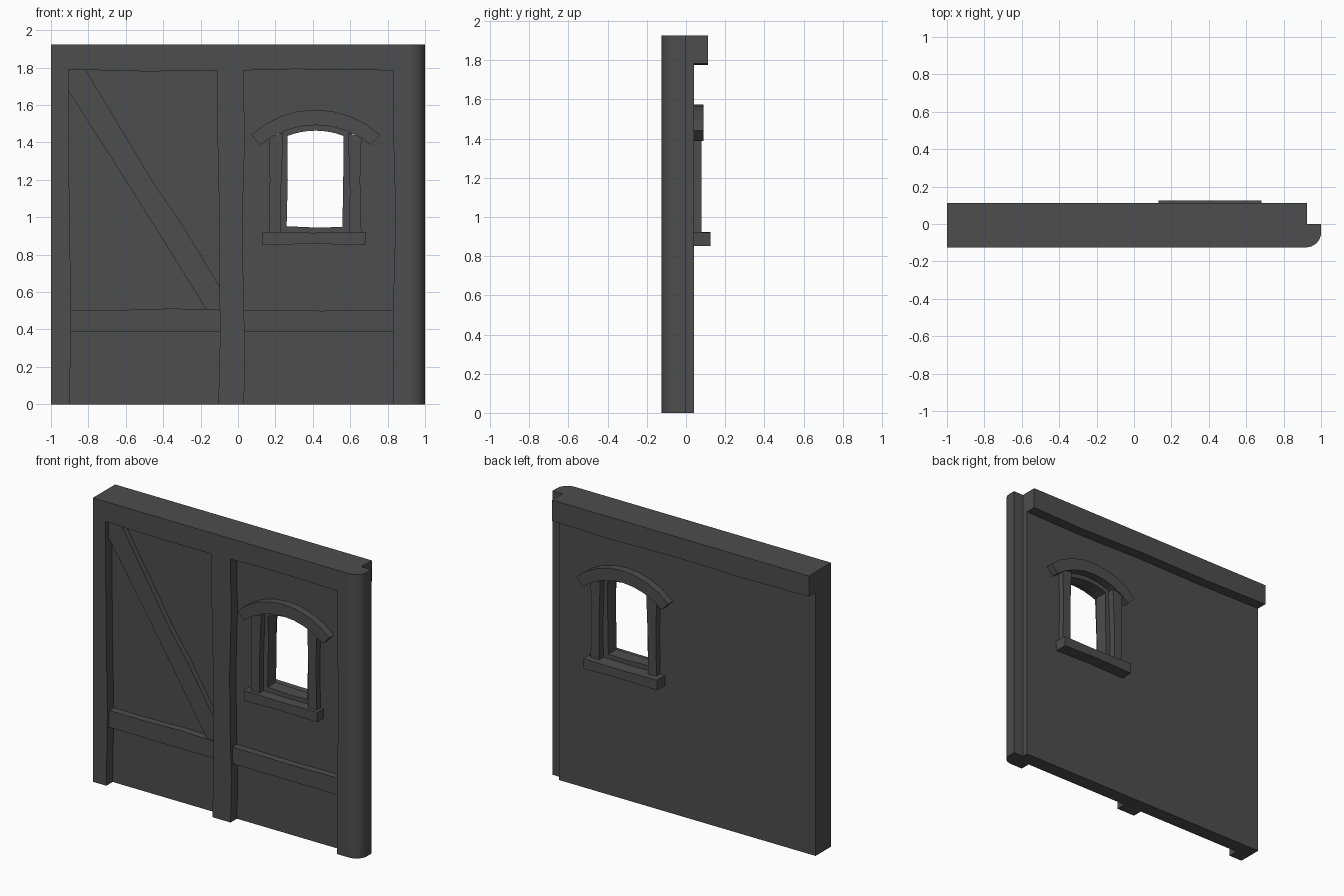
import bpy, bmesh, math
from mathutils import Vector

if "Cube" in bpy.data.objects:
    bpy.data.objects.remove(bpy.data.objects["Cube"])

dark = bpy.data.materials.new("dark_timber")
dark.diffuse_color = (0.075, 0.075, 0.075, 1)
dark.use_nodes = True
dark.node_tree.nodes["Principled BSDF"].inputs["Base Color"].default_value = dark.diffuse_color


def prism(name, loops, a, b, axis='y', smooth=False):
    """Extrude closed outlines (first outer, rest holes) from a to b along y (xz outline) or z (xy outline)."""
    place = (lambda u, v: (u, a, v)) if axis == 'y' else (lambda u, v: (u, v, a))
    step = Vector((0, b - a, 0)) if axis == 'y' else Vector((0, 0, b - a))
    bm = bmesh.new()
    for loop in loops:
        vs = [bm.verts.new(place(u, v)) for u, v in loop]
        for i, v in enumerate(vs):
            bm.edges.new((v, vs[i - 1]))
    if len(loops) == 1:
        bm.faces.new(vs)
    else:
        bmesh.ops.triangle_fill(bm, use_beauty=True, use_dissolve=False, edges=bm.edges[:])
    ext = bmesh.ops.extrude_face_region(bm, geom=bm.faces[:], use_keep_orig=True)
    bmesh.ops.translate(bm, vec=step, verts=[g for g in ext['geom'] if isinstance(g, bmesh.types.BMVert)])
    bmesh.ops.recalc_face_normals(bm, faces=bm.faces[:])
    me = bpy.data.meshes.new(name)
    bm.to_mesh(me)
    bm.free()
    me.materials.append(dark)
    ob = bpy.data.objects.new(name, me)
    bpy.context.collection.objects.link(ob)
    if smooth:
        bpy.ops.object.select_all(action='DESELECT')
        ob.select_set(True)
        bpy.context.view_layer.objects.active = ob
        bpy.ops.object.shade_smooth_by_angle(angle=math.radians(35))
    return ob


def arc(cx, half, z_end, z_top, n=8):
    """Circular arch from left to right."""
    s = z_top - z_end
    r = (half * half + s * s) / (2 * s)
    t = math.asin(half / r)
    return [(cx + r * math.sin(t * (2 * i / n - 1)),
             z_top - r + r * math.cos(t * (2 * i / n - 1))) for i in range(n + 1)]


def rect(x0, x1, z0, z1):
    return [(x0, z0), (x1, z0), (x1, z1), (x0, z1)]


FRONT, PANEL, BACK = -0.125, -0.057, 0.04
RAIL, BRACE = -0.105, -0.095
CX = 0.415

# plaster wall with arched window hole
hole = [(0.2, 0.88), (0.63, 0.88)] + arc(CX, 0.215, 1.45, 1.51)[::-1]
prism("wall_panel", [rect(-1, 0.925, 0, 1.8), hole], PANEL, BACK)

# front timber frame: top beam with hand-hewn posts
frame = [(-1, 0), (-0.9, 0), (-0.892, 0.5), (-0.9, 0.95), (-0.905, 1.4), (-0.905, 1.79),
         (-0.5, 1.78), (-0.11, 1.783), (-0.11, 1.45), (-0.1, 1.0), (-0.1, 0.6), (-0.095, 0.4), (-0.105, 0),
         (0.032, 0), (0.038, 0.3), (0.03, 0.55), (0.024, 1.0), (0.036, 1.4), (0.03, 1.785),
         (0.3, 1.792), (0.83, 1.785), (0.83, 1.45), (0.843, 1.0), (0.83, 0.55), (0.83, 0),
         (0.92, 0), (0.92, 1.925), (-1, 1.925)]
prism("front_frame", [frame], FRONT, PANEL)

# corner post with rounded outer edge
corner = [(0.92 + 0.08 * math.sin(a), -0.045 - 0.08 * math.cos(a))
          for a in (math.radians(90 * i / 8) for i in range(9))]
prism("corner_post", [corner + [(1, 0), (0.92, 0)]], 0, 1.925, 'z', smooth=True)

# rear top beam with a slightly wavy lower edge
prism("rear_beam", [[(-1, 1.785), (-0.5, 1.778), (0, 1.785), (0.5, 1.775), (0.925, 1.783),
                     (0.925, 1.925), (-1, 1.925)]], PANEL, 0.112)

# horizontal rails and diagonal brace
prism("left_rail", [[(-0.91, 0.39), (-0.09, 0.39), (-0.09, 0.505), (-0.35, 0.512),
                     (-0.6, 0.505), (-0.91, 0.505)]], RAIL, PANEL)
prism("right_rail", [[(0.02, 0.39), (0.84, 0.39), (0.84, 0.505), (0.45, 0.5), (0.02, 0.505)]], RAIL, PANEL)
prism("diagonal_brace", [[(-0.91, 1.79), (-0.815, 1.79), (-0.44, 1.165), (-0.31, 0.98), (-0.095, 0.625),
                          (-0.095, 0.5), (-0.165, 0.5), (-0.42, 0.91), (-0.58, 1.165),
                          (-0.91, 1.68)]], BRACE, PANEL)

# window casings, visible on both sides of the wall
prism("left_casing", [[(0.165, 0.9), (0.23, 0.9), (0.23, 1.15), (0.242, 1.45),
                       (0.165, 1.43), (0.17, 1.2)]], -0.098, 0.08)
prism("right_casing", [[(0.595, 0.9), (0.66, 0.9), (0.653, 1.2), (0.66, 1.43),
                        (0.588, 1.45), (0.598, 1.15)]], -0.098, 0.08)

# arched lintel and sill
prism("window_lintel", [arc(CX, 0.345, 1.44, 1.575) + arc(CX, 0.295, 1.387, 1.493)[::-1]], -0.107, 0.09)
prism("window_sill", [[(0.13, 0.852), (0.4, 0.858), (0.68, 0.852), (0.682, 0.92), (0.4, 0.917),
                       (0.13, 0.922)]], -0.124, 0.125)

# recessed inner frame
outer = [(0.215, 0.9), (0.61, 0.9)] + arc(CX, 0.195, 1.45, 1.505)[::-1]
inner = [(0.26, 0.952), (0.42, 0.945), (0.558, 0.948), (0.562, 1.15)] + arc(CX, 0.15, 1.435, 1.463)[::-1] + [(0.266, 1.2)]
prism("window_inner_frame", [outer, inner], -0.055, 0.035)
